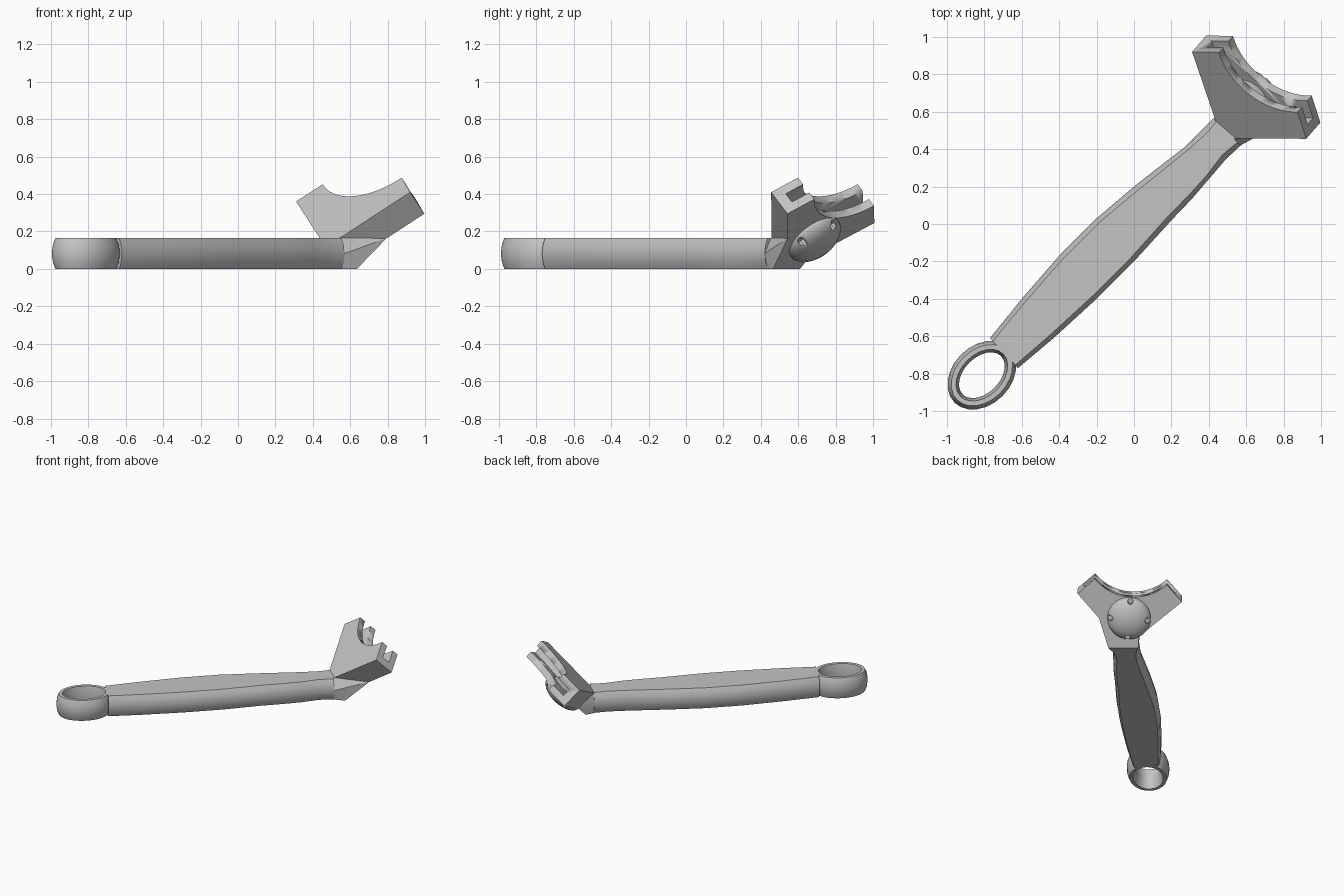
import bpy, bmesh, math
from mathutils import Matrix, Vector

if "Cube" in bpy.data.objects:
    bpy.data.objects.remove(bpy.data.objects["Cube"])

grey = bpy.data.materials.new("light_grey")
grey.diffuse_color = (0.55, 0.55, 0.55, 1)
grey.use_nodes = True
grey.node_tree.nodes["Principled BSDF"].inputs["Base Color"].default_value = grey.diffuse_color
THICK = 0.165

# Frame of the tilted head: local x across, y up its face, z out of its front
a = math.radians(49)
c45 = math.sqrt(0.5)
across = Vector((math.sin(a), -math.cos(a), 0))
up = Vector((math.cos(a) * c45, math.sin(a) * c45, c45))
HEAD = Matrix((across, up, across.cross(up))).transposed().to_4x4()
FRONT, BACK = -0.38, -0.543


def finish(name, bm, angle=35):
    bmesh.ops.recalc_face_normals(bm, faces=bm.faces)
    me = bpy.data.meshes.new(name)
    bm.to_mesh(me)
    bm.free()
    ob = bpy.data.objects.new(name, me)
    bpy.context.collection.objects.link(ob)
    me.materials.append(grey)
    bpy.ops.object.select_all(action='DESELECT')
    ob.select_set(True)
    bpy.context.view_layer.objects.active = ob
    bpy.ops.object.shade_smooth_by_angle(angle=math.radians(angle))
    return ob


def loft(bm, rings, closed=False):
    """Skin a list of equal closed loops, capping the ends if open."""
    vs = [[bm.verts.new(p) for p in r] for r in rings]
    n = len(vs[0])
    pairs = list(zip(vs, vs[1:])) + ([(vs[-1], vs[0])] if closed else [])
    for r, s in pairs:
        for i in range(n):
            j = (i + 1) % n
            bm.faces.new((r[i], r[j], s[j], s[i]))
    if not closed:
        bm.faces.new(vs[0])
        bm.faces.new(vs[-1])


def cylinder(bm, centre, radius, depth, segments):
    bmesh.ops.create_cone(bm, cap_ends=True, segments=segments, radius1=radius,
                          radius2=radius, depth=depth,
                          matrix=HEAD @ Matrix.Translation(centre))


def cut(ob, cutter):
    mod = ob.modifiers.new("cut", 'BOOLEAN')
    mod.operation = 'DIFFERENCE'
    mod.solver = 'EXACT'
    mod.object = cutter
    bpy.context.view_layer.objects.active = ob
    bpy.ops.object.modifier_apply(modifier=mod.name)
    bpy.data.objects.remove(cutter)


# Rounded side profile: (height, inset)
SIDE = [(0, 1), (0.035, 0.32), (0.0825, 0), (0.13, 0.32), (THICK, 1)]

# Oval eyelet, stretched along the handle direction
bm = bmesh.new()
profile = [(z, 0.052 - 0.02 * k) for z, k in SIDE]
profile += [(THICK, 0.006), (0.0825, -0.010), (0, 0.006)]
SEG = 24
rings = []
for i in range(SEG):
    t = 2 * math.pi * i / SEG
    ring = []
    for z, off in profile:
        p, q = (0.155 + off) * math.cos(t), (0.105 + off) * math.sin(t)
        ring.append((-0.813 + (p - q) * c45, -0.808 + (p + q) * c45, z))
    rings.append(ring)
loft(bm, rings, closed=True)
finish("eyelet", bm)

# Handle: left point, right point and side inset at each station
stations = [
    ((-0.770, -0.610), (-0.620, -0.770), 0.022),
    ((-0.600, -0.400), (-0.430, -0.610), 0.025),
    ((-0.400, -0.170), (-0.200, -0.400), 0.026),
    ((-0.200, 0.030), (0.000, -0.200), 0.026),
    ((0.000, 0.200), (0.200, 0.020), 0.028),
    ((0.140, 0.310), (0.310, 0.135), 0.026),
    ((0.270, 0.410), (0.400, 0.240), 0.022),
    ((0.355, 0.495), (0.490, 0.345), 0.030),
    ((0.425, 0.565), (0.570, 0.420), 0.024),
]
bm = bmesh.new()
rings = []
for left, right, inset in stations:
    l, r = Vector(left), Vector(right)
    d = (r - l).normalized() * inset
    ring = [(*(l + d * k), z) for z, k in SIDE]
    ring += [(*(r - d * k), z) for z, k in reversed(SIDE)]
    rings.append(ring)
loft(bm, rings)
finish("handle", bm)

# Neck wedge joining the handle to the back of the head
bm = bmesh.new()
for p in [(0.435, 0.54, THICK), (0.535, 0.455, THICK), (0.795, 0.545, THICK),
          (0.56, 0.74, THICK), (0.472, 0.61, 0), (0.635, 0.465, 0),
          (0.44, 0.55, 0), (0.555, 0.435, 0), (0.425, 0.565, 0.0825),
          (0.57, 0.42, 0.0825)]:
    bm.verts.new(p)
bmesh.ops.convex_hull(bm, input=bm.verts)
finish("neck", bm, 25)

# Forked head plate with a concave rim
ARC = Vector((-0.02, 1.289))
tip_l, tip_r = Vector((-0.26, 1.02)), Vector((0.267, 1.07))
t0 = math.atan2(*(tip_l - ARC).yx)
t1 = math.atan2(*(tip_r - ARC).yx)
r0, r1 = (tip_l - ARC).length, (tip_r - ARC).length
outline = [(0.396, 0.960), (0.1055, 0.608), (-0.026, 0.608), (-0.3695, 0.890)]
N = 18
for i in range(N + 1):
    f = i / N
    t, r = t0 + (t1 - t0) * f, r0 + (r1 - r0) * f
    outline.append((ARC.x + r * math.cos(t), ARC.y + r * math.sin(t)))
bm = bmesh.new()
loft(bm, [[HEAD @ Vector((x, y, z)) for x, y in outline] for z in (FRONT, BACK)])
head = finish("forked_head", bm)

# Groove running along the concave rim and out through both tips
bm = bmesh.new()
cylinder(bm, (ARC.x, ARC.y, (FRONT + BACK) / 2), r0 + 0.11, 0.062, 72)
cut(head, finish("groove_cutter", bm))

# Flattened dome on the back of the head
bm = bmesh.new()
DOME = Vector((0.02, 0.77, BACK + 0.004))
bmesh.ops.create_uvsphere(
    bm, u_segments=32, v_segments=16, radius=0.16,
    matrix=HEAD @ Matrix.Translation(DOME) @ Matrix.Diagonal((1, 1, 0.52, 1)))
dome = finish("dome", bm)

# Four small pockets around the dome
bm = bmesh.new()
for i in range(4):
    t = math.radians(90 * i + 5)
    pos = DOME + Vector((0.137 * math.cos(t), 0.137 * math.sin(t), -0.062))
    cylinder(bm, pos, 0.021, 0.09, 8)
cut(dome, finish("pocket_cutter", bm))
